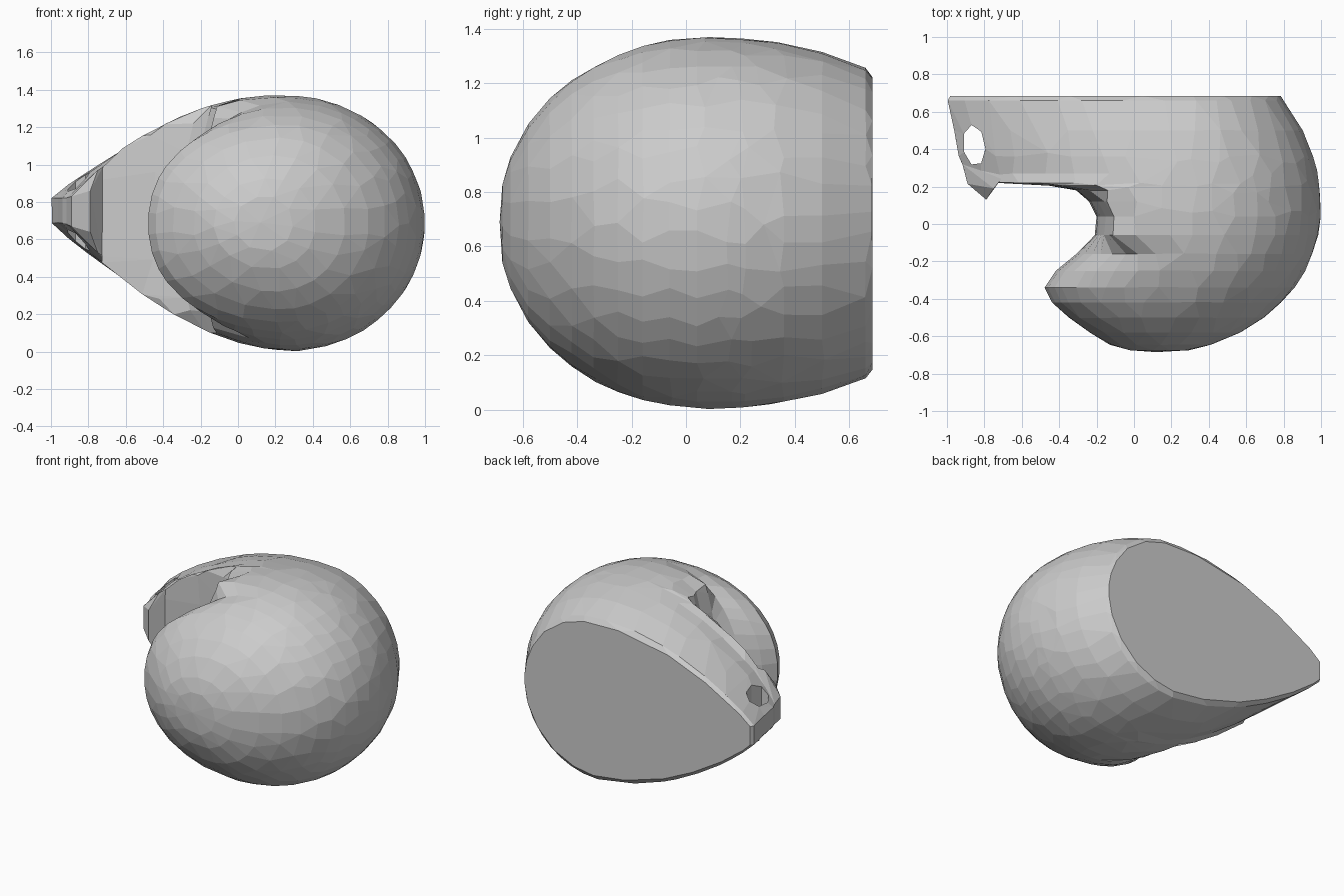
import bpy, bmesh, math, random

if "Cube" in bpy.data.objects:
    bpy.data.objects.remove(bpy.data.objects["Cube"])

random.seed(4)
N = 40

# left-hand outline seen from the top: y, left x, taper
# (0.5 round, near 1 pointed, 0 = tail shape cut off by the groove wall)
LEFT = [
    (-0.675, -0.02, 0.5), (-0.645, -0.13, 0.5), (-0.58, -0.24, 0.48),
    (-0.50, -0.35, 0.46), (-0.42, -0.44, 0.45), (-0.34, -0.48, 0.45),
    (-0.25, -0.42, 0.45), (-0.16, -0.31, 0.45), (-0.06, -0.21, 0),
    (0.04, -0.20, 0), (0.12, -0.24, 0), (0.18, -0.31, 0),
    (0.205, -0.46, 0), (0.22, -0.74, 0), (0.27, -0.90, 0.92),
    (0.36, -0.94, 0.92), (0.50, -0.965, 0.91), (0.66, -1, 0.9), (0.685, -0.985, 0.9),
]


def finish(name, bm):
    bmesh.ops.recalc_face_normals(bm, faces=bm.faces)
    mesh = bpy.data.meshes.new(name)
    bm.to_mesh(mesh)
    bm.free()
    ob = bpy.data.objects.new(name, mesh)
    bpy.context.collection.objects.link(ob)
    return ob


def section(bm, y, xl, taper):
    """Half ellipse on the right, tapering curve on the left."""
    wall = None
    if taper == 0:
        wall, xl, taper = xl, -0.93, 0.9
    s = math.sqrt(1 - ((y - 0.08) / (0.77 if y < 0.08 else 0.92)) ** 2)
    xm, xr = 0.12 + 0.15 * s, 0.12 + 0.88 * s
    h = 0.683 * (s ** 0.95 if y < 0.08 else s ** 0.72)
    if y > 0.67:
        h *= 0.965
    tail = max(0, min(1, (taper - 0.5) / 0.4))
    ring = []
    for i in range(N):
        a = (i + 0.5) * 2 * math.pi / N
        if math.cos(a) > -0.9:
            a += random.uniform(-0.3, 0.3) * 2 * math.pi / N
        c, sn = math.cos(a), math.sin(a)
        if c >= 0:
            x, z = xm + c * (xr - xm), h * sn
        else:
            x = xm + c * (xm - xl)
            z = math.copysign(h * abs(sn) ** (2 * taper) + 0.06 * tail * c ** 4, sn)
            z -= 0.07 * tail * c
            if wall is not None:
                x = max(x, wall + 0.25 * z * z)
        ring.append(bm.verts.new((x, y, 0.685 + z)))
    return ring


# rounded body drawn out into a tapering tail
bm = bmesh.new()
rings = [section(bm, *row) for row in LEFT]
for r0, r1 in zip(rings, rings[1:]):
    for i in range(N):
        j = (i + 1) % N
        bm.faces.new((r0[i], r0[j], r1[j], r1[i]))
nose = bm.verts.new((0.12, -0.685, 0.69))
for i in range(N):
    bm.faces.new((rings[0][i], nose, rings[0][(i + 1) % N]))
bm.faces.new(rings[-1])
body = finish("body", bm)

# lip hooking forward near the tail end, mirrored up and down: x, y, half height
bm = bmesh.new()
for x, y, hz in [(-0.79, 0.13, 0.11), (-0.75, 0.19, 0.22), (-0.89, 0.215, 0.08),
                 (-0.71, 0.24, 0.25), (-0.70, 0.34, 0.22), (-0.92, 0.33, 0.07)]:
    for side in (-1, 1):
        bm.verts.new((x, y, 0.75 + side * hz))
bmesh.ops.convex_hull(bm, input=bm.verts)
lip = finish("tail_lip", bm)

# slanted opening through the tail
bpy.ops.mesh.primitive_cylinder_add(vertices=7, radius=1, depth=2, location=(-0.855, 0.42, 0.75))
hole = bpy.context.object
hole.name = "tail_hole_cutter"
hole.scale = (0.06, 0.11, 0.5)
hole.rotation_euler.z = 0.12

for helper, op in ((lip, 'UNION'), (hole, 'DIFFERENCE')):
    m = body.modifiers.new(op.title(), 'BOOLEAN')
    m.operation, m.object, m.solver = op, helper, 'EXACT'
    helper.hide_render = True

# uneven flat facets
body.modifiers.new("Facets", 'DECIMATE').ratio = 0.6
bpy.ops.object.select_all(action='DESELECT')
bpy.context.view_layer.objects.active = body
body.select_set(True)
for name in [m.name for m in body.modifiers]:
    bpy.ops.object.modifier_apply(modifier=name)
bpy.data.objects.remove(lip)
bpy.data.objects.remove(hole)
